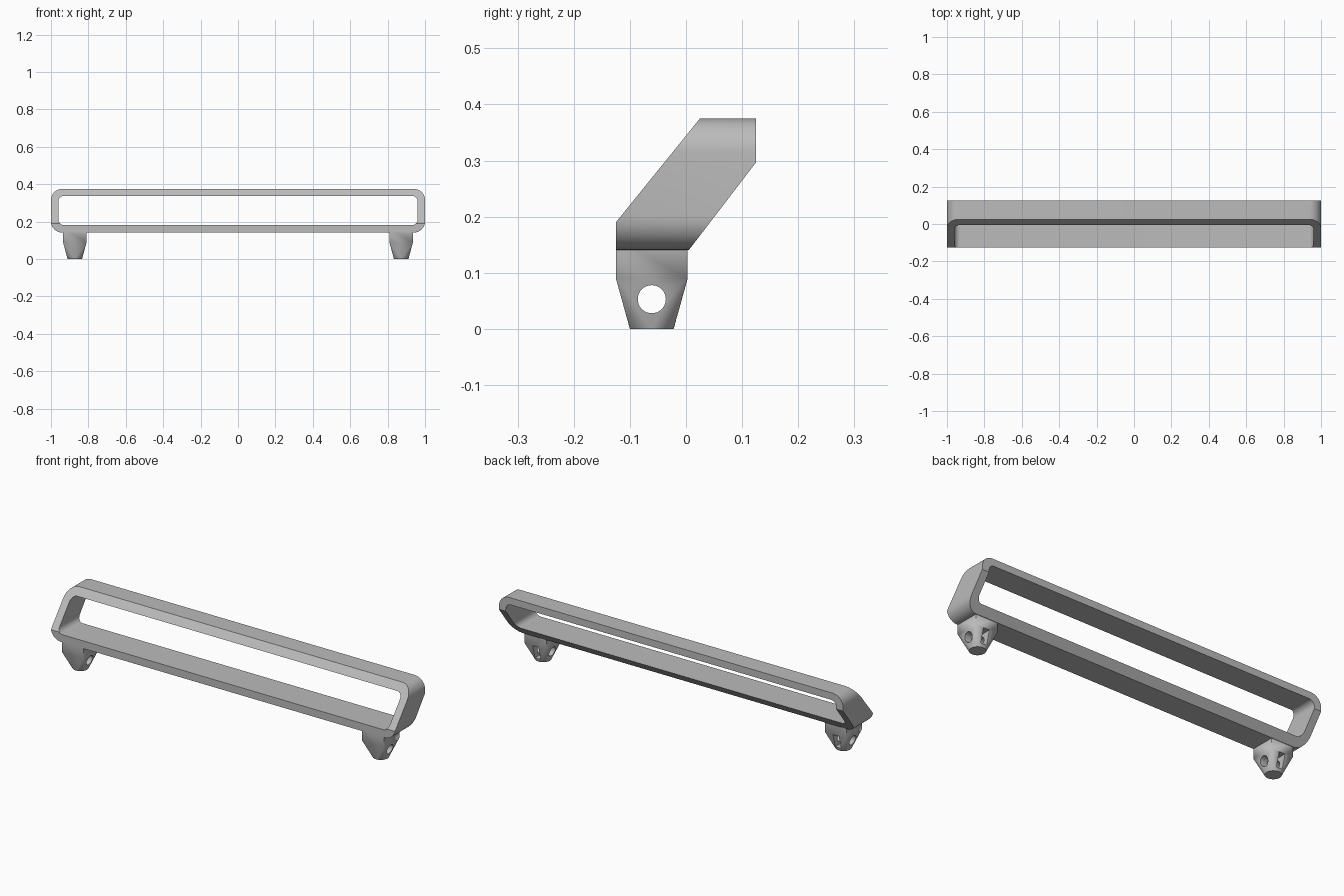
import bpy, bmesh, math
from mathutils import Vector

cube = bpy.data.objects.get("Cube")
if cube:
    bpy.data.objects.remove(cube, do_unlink=True)

grey = bpy.data.materials.new("light grey")
grey.use_nodes = True
COLOUR = (0.5, 0.5, 0.5, 1)
grey.diffuse_color = COLOUR
grey.node_tree.nodes["Principled BSDF"].inputs["Base Color"].default_value = COLOUR


def make_object(name, bm):
    bmesh.ops.recalc_face_normals(bm, faces=bm.faces)
    mesh = bpy.data.meshes.new(name)
    bm.to_mesh(mesh)
    bm.free()
    mesh.materials.append(grey)
    obj = bpy.data.objects.new(name, mesh)
    bpy.context.collection.objects.link(obj)
    return obj


def prism(name, points, offset):
    """Extrude a closed outline along a vector."""
    bm = bmesh.new()
    face = bm.faces.new([bm.verts.new(p) for p in points])
    new = bmesh.ops.extrude_face_region(bm, geom=[face])["geom"]
    verts = [v for v in new if isinstance(v, bmesh.types.BMVert)]
    bmesh.ops.translate(bm, verts=verts, vec=offset)
    # The source face is kept as the other cap
    return make_object(name, bm)


def activate(obj):
    bpy.ops.object.select_all(action='DESELECT')
    obj.select_set(True)
    bpy.context.view_layer.objects.active = obj


def cut(obj, cutter, operation='DIFFERENCE'):
    mod = obj.modifiers.new("cut", 'BOOLEAN')
    mod.operation, mod.solver, mod.object = operation, 'EXACT', cutter
    activate(obj)
    bpy.ops.object.modifier_apply(modifier=mod.name)
    bpy.data.objects.remove(cutter, do_unlink=True)


def smooth(obj):
    activate(obj)
    bpy.ops.object.shade_smooth_by_angle(angle=math.radians(25))


def rounded_rect(half_x, z0, z1, r, y, steps=10):
    corners = [(half_x - r, z1 - r), (r - half_x, z1 - r),
               (r - half_x, z0 + r), (half_x - r, z0 + r)]
    points = []
    for i, (cx, cz) in enumerate(corners):
        for k in range(steps + 1):
            a = math.pi / 2 * (i + k / steps)
            points.append((cx + r * math.cos(a), y, cz + r * math.sin(a)))
    return points


# Frame: rounded tube, sliced to a leaning side profile
frame = prism("handle_frame", rounded_rect(1, 0.141, 0.375, 0.06, -0.3), (0, 0.6, 0))
cut(frame, prism("opening", rounded_rect(0.96, 0.181, 0.338, 0.03, -0.4), (0, 0.8, 0)))
lean = [(-0.125, 0.1), (-0.026, 0.1), (0.125, 0.297), (0.125, 0.4),
        (0.045, 0.4), (-0.125, 0.19)]
cut(frame, prism("lean_profile", [(-1.1, y, z) for y, z in lean], (2.2, 0, 0)), 'INTERSECT')
smooth(frame)

# Feet: square block tapering to a round tip, with cross hole and nut slot
FOOT_Y = -0.061
for side, name in ((1, "left_foot"), (-1, "right_foot")):
    cx = side * 0.8725
    bm = bmesh.new()
    for z in (0.09, 0.16):
        for sx in (-1, 1):
            for sy in (-1, 1):
                bm.verts.new((cx + sx * 0.063, FOOT_Y + sy * 0.064, z))
    for k in range(40):
        a = math.tau * k / 40
        bm.verts.new((cx + 0.039 * math.cos(a), FOOT_Y + 0.039 * math.sin(a), 0))
    bmesh.ops.convex_hull(bm, input=bm.verts)
    bmesh.ops.dissolve_limit(bm, angle_limit=0.01, verts=bm.verts, edges=bm.edges)
    foot = make_object(name, bm)

    hole = [(cx - 0.1, FOOT_Y + 0.025 * math.cos(math.tau * k / 32),
             0.053 + 0.025 * math.sin(math.tau * k / 32)) for k in range(32)]
    cut(foot, prism("hole", hole, (0.2, 0, 0)))
    slot = [(cx + sx * 0.017, -0.09, z)
            for sx, z in ((-1, 0.017), (1, 0.017), (1, 0.088), (-1, 0.088))]
    cut(foot, prism("slot", slot, (0, 0.2, 0)))
    smooth(foot)
